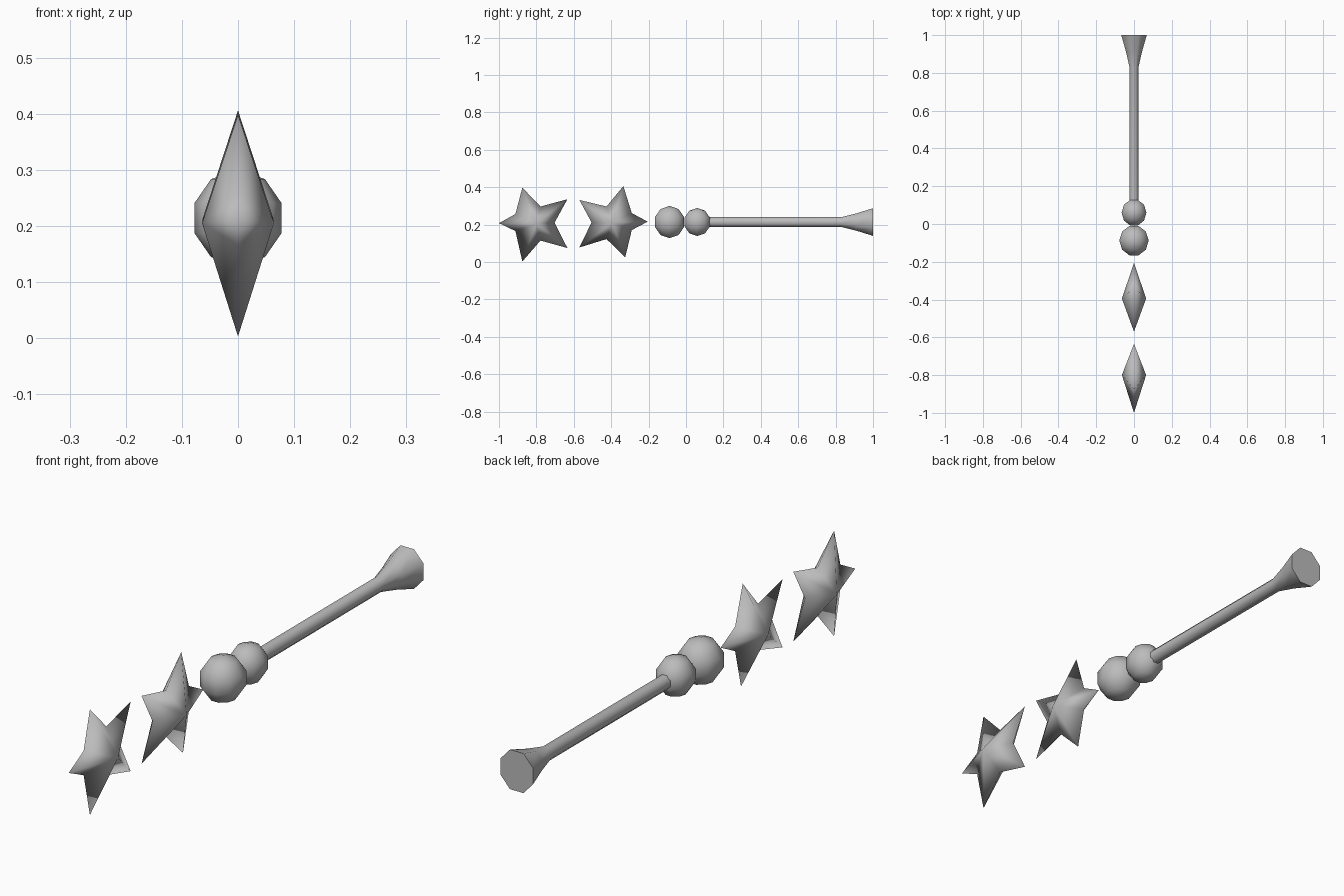
import bpy, bmesh, math
from mathutils import Matrix

if "Cube" in bpy.data.objects:
    bpy.data.objects.remove(bpy.data.objects["Cube"])

grey = bpy.data.materials.new("grey")
grey.diffuse_color = (0.5, 0.5, 0.5, 1)
grey.use_nodes = True
grey.node_tree.nodes["Principled BSDF"].inputs["Base Color"].default_value = grey.diffuse_color
AXIS_Z = 0.214


def finish(name, bm, sharp=None):
    bmesh.ops.recalc_face_normals(bm, faces=bm.faces)
    mesh = bpy.data.meshes.new(name)
    bm.to_mesh(mesh)
    bm.free()
    ob = bpy.data.objects.new(name, mesh)
    bpy.context.collection.objects.link(ob)
    mesh.materials.append(grey)
    for p in mesh.polygons:
        p.use_smooth = True
    if sharp:
        bpy.ops.object.select_all(action='DESELECT')
        ob.select_set(True)
        bpy.context.view_layer.objects.active = ob
        bpy.ops.object.shade_smooth_by_angle(angle=math.radians(sharp))
    return ob


# Puffed five-pointed star: rim of tips and notches with a peak on each side
def star(name, rim, centre, half):
    bm = bmesh.new()
    ring = [bm.verts.new((0, y, z)) for y, z in rim]
    for side in (-half, half):
        peak = bm.verts.new((side, *centre))
        for i, v in enumerate(ring):
            bm.faces.new((peak, v, ring[(i + 1) % len(ring)]))
    return finish(name, bm)


star("front_star",
     [(-1, .208), (-.912, .257), (-.875, .398), (-.778, .297), (-.634, .336),
      (-.703, .21), (-.634, .075), (-.778, .115), (-.875, .003), (-.912, .166)],
     (-.80, .205), .064)
star("rear_star",
     [(-.205, .216), (-.29, .262), (-.335, .406), (-.425, .297), (-.57, .332),
      (-.505, .212), (-.57, .078), (-.425, .123), (-.325, .025), (-.29, .171)],
     (-.395, .21), .064)


# Low-poly beads
def bead(name, y, r, sx):
    bm = bmesh.new()
    bmesh.ops.create_uvsphere(bm, u_segments=10, v_segments=5, radius=r)
    bmesh.ops.transform(
        bm, verts=bm.verts,
        matrix=Matrix.Translation((0, y, AXIS_Z)) @ Matrix.Diagonal((sx, 1, 1, 1))
        @ Matrix.Rotation(math.pi / 2, 4, 'Z'))
    return finish(name, bm)


bead("large_bead", -.088, .086, .95)
bead("small_bead", .06, .075, .92)


# Eight-sided rod with a flared end, swept along y
def rod(name, profile, sides=8):
    bm = bmesh.new()
    rings = []
    for y, r in profile:
        k = r / math.cos(math.pi / sides)
        rings.append([bm.verts.new((.91 * k * math.cos((i + .5) * math.tau / sides), y,
                                    AXIS_Z + k * math.sin((i + .5) * math.tau / sides)))
                      for i in range(sides)])
    for a, b in zip(rings, rings[1:]):
        for i in range(sides):
            j = (i + 1) % sides
            bm.faces.new((a[i], a[j], b[j], b[i]))
    bm.faces.new(rings[0])
    bm.faces.new(rings[-1])
    return finish(name, bm, 60)


rod("handle", [(.08, .026), (.83, .026), (.91, .046), (1, .074)])
